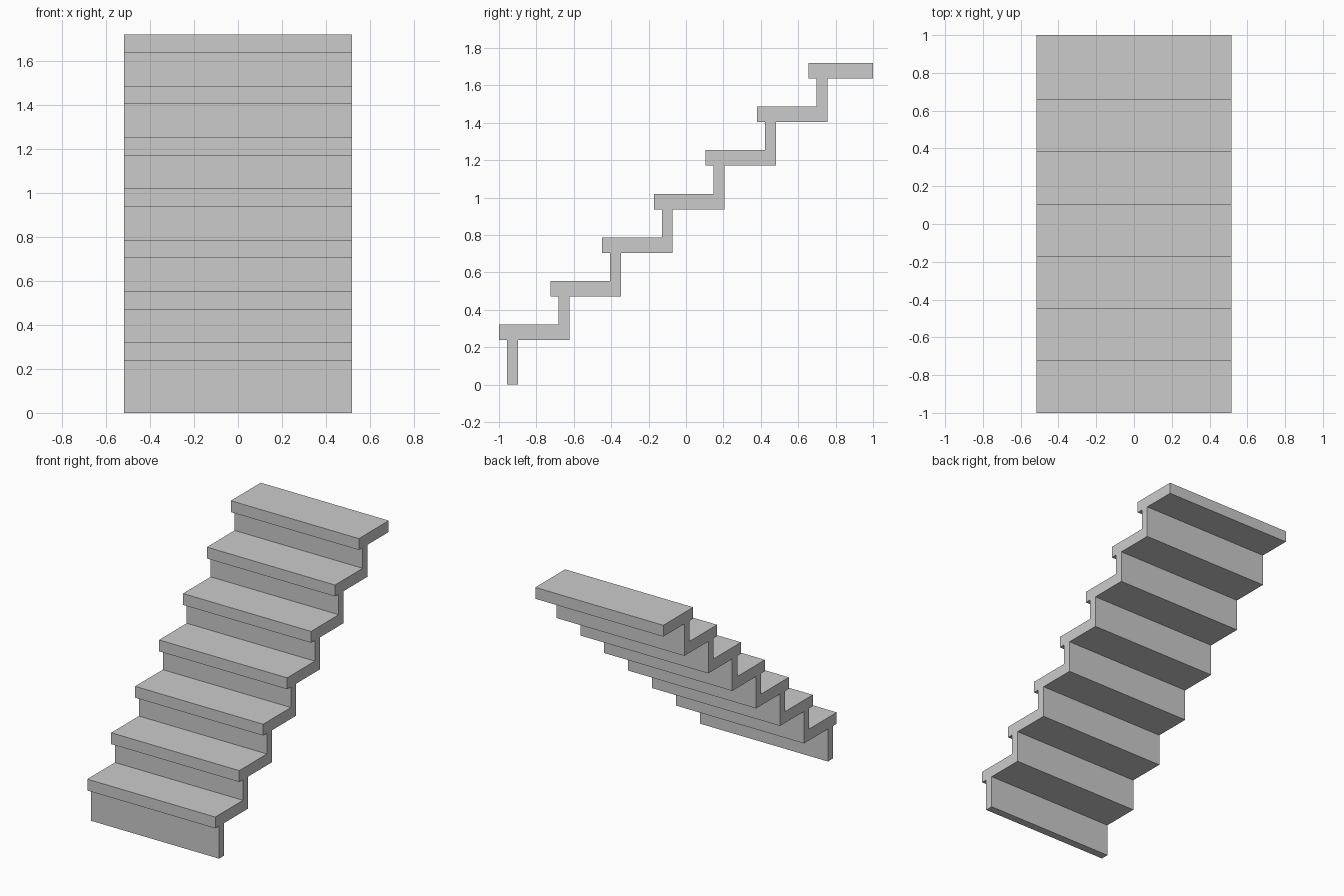
import bpy
import bmesh

if "Cube" in bpy.data.objects:
    bpy.data.objects.remove(bpy.data.objects["Cube"])

STEPS = 7
HALF_W = 0.517
TOP = 1.72
THICK = 0.083                 # tread thickness
RISE = 0.2333
RUN = 0.276
NOSE, RISER_BACK = 0.043, 0.101   # riser front / back measured from tread nosing


def nosing(i):
    return -1.0 + i * RUN


def top(i):
    return TOP - (STEPS - 1 - i) * RISE


# Side profile (y, z): up the front of the flight
profile = [(nosing(0) + NOSE, 0.0)]
for i in range(STEPS):
    y, z = nosing(i), top(i)
    profile += [(y + NOSE, z - THICK), (y, z - THICK), (y, z)]
    if i < STEPS - 1:
        profile.append((nosing(i + 1) + NOSE, z))

# Back edge of the top tread, then down the underside
profile += [(1.0, TOP), (1.0, TOP - THICK)]
for i in reversed(range(STEPS)):
    y = nosing(i) + RISER_BACK
    low = top(i - 1) - THICK if i else 0.0
    profile += [(y, top(i) - THICK), (y, low)]

# Extrude the profile across the stair width
bm = bmesh.new()
face = bm.faces.new([bm.verts.new((-HALF_W, y, z)) for y, z in profile])
ext = bmesh.ops.extrude_face_region(bm, geom=[face])
moved = [v for v in ext["geom"] if isinstance(v, bmesh.types.BMVert)]
bmesh.ops.translate(bm, verts=moved, vec=(2 * HALF_W, 0, 0))
bmesh.ops.recalc_face_normals(bm, faces=bm.faces)

mesh = bpy.data.meshes.new("stair_flight")
bm.to_mesh(mesh)
bm.free()
bpy.context.collection.objects.link(bpy.data.objects.new("stair_flight", mesh))
